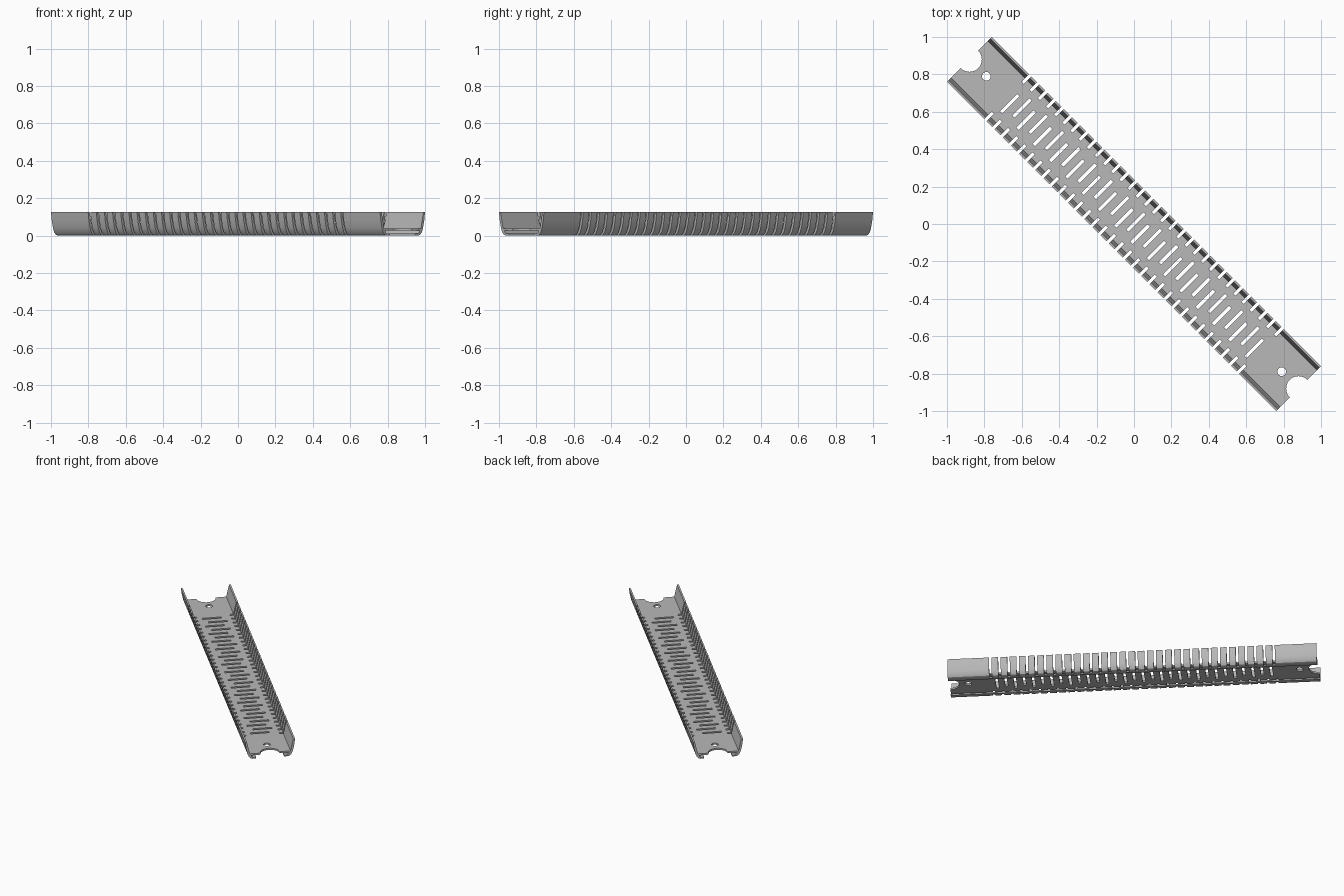
import bpy, bmesh, math
from mathutils import Matrix, Vector

cube = bpy.data.objects.get("Cube")
if cube:
    bpy.data.objects.remove(cube, do_unlink=True)

HALF = 1.244          # half length of the channel
PITCH = 0.0616        # spacing of the wall fingers
GAPS = 32
TURN = Matrix.Rotation(-math.pi / 4, 4, "Z")

grey = bpy.data.materials.new("light grey plastic")
grey.use_nodes = True
grey.diffuse_color = (0.48, 0.48, 0.48, 1)
grey.node_tree.nodes["Principled BSDF"].inputs["Base Color"].default_value = grey.diffuse_color


def finish(bm, name):
    bmesh.ops.recalc_face_normals(bm, faces=bm.faces[:])
    mesh = bpy.data.meshes.new(name)
    bm.to_mesh(mesh)
    bm.free()
    mesh.materials.append(grey)
    ob = bpy.data.objects.new(name, mesh)
    bpy.context.collection.objects.link(ob)
    return ob


def box(bm, centre, size):
    bmesh.ops.create_cube(bm, size=1, matrix=Matrix.Translation(centre) @ Matrix.Diagonal((*size, 1)))


def drill(bm, x, radius):
    bmesh.ops.create_cone(bm, cap_ends=True, segments=32, radius1=radius, radius2=radius,
                          depth=0.4, matrix=Matrix.Translation((x, 0, 0)))


# Channel section: flared walls, raised floor and inward lips under it
half = [(0.158, 0.125), (0.17, 0.125), (0.164, 0.08), (0.155, 0.04), (0.146, 0.018),
        (0.135, 0.005), (0.12, 0), (0.095, 0), (0.095, 0.01), (0.12, 0.01),
        (0.13, 0.026)]
section = [(0.139, 0.038)] + half
section += [(-y, z) for y, z in reversed(section)]
bm = bmesh.new()
face = bm.faces.new([bm.verts.new((-HALF, y, z)) for y, z in section])
ext = bmesh.ops.extrude_face_region(bm, geom=[face])
bmesh.ops.translate(bm, vec=Vector((2 * HALF, 0, 0)),
                    verts=[v for v in ext["geom"] if isinstance(v, bmesh.types.BMVert)])
channel = finish(bm, "slotted_channel")

# Openings: wall gaps, staggered floor slots, screw holes and end notches
bm = bmesh.new()
for i in range(GAPS):
    x = (i - (GAPS - 1) / 2) * PITCH
    for side in (-1, 1):
        box(bm, (x, side * 0.208, 0.1), (0.017, 0.19, 0.4))
    if i < GAPS - 1:
        shift = 0.015 if i % 2 else -0.015
        box(bm, (x + PITCH / 2, shift, 0), (0.018, 0.13, 0.4))
for side in (-1, 1):
    drill(bm, side * 1.117, 0.023)
    drill(bm, side * HALF, 0.066)
cutter = finish(bm, "opening_cutter")
cutter.hide_render = True

cut = channel.modifiers.new("openings", "BOOLEAN")
cut.operation = "DIFFERENCE"
cut.solver = "EXACT"
cut.object = cutter
bpy.ops.object.select_all(action="DESELECT")
bpy.context.view_layer.objects.active = channel
channel.select_set(True)
bpy.ops.object.modifier_apply(modifier=cut.name)
bpy.data.objects.remove(cutter, do_unlink=True)

# Lay the channel along the diagonal
channel.data.transform(TURN)
bpy.ops.object.shade_smooth_by_angle(angle=math.radians(25))
